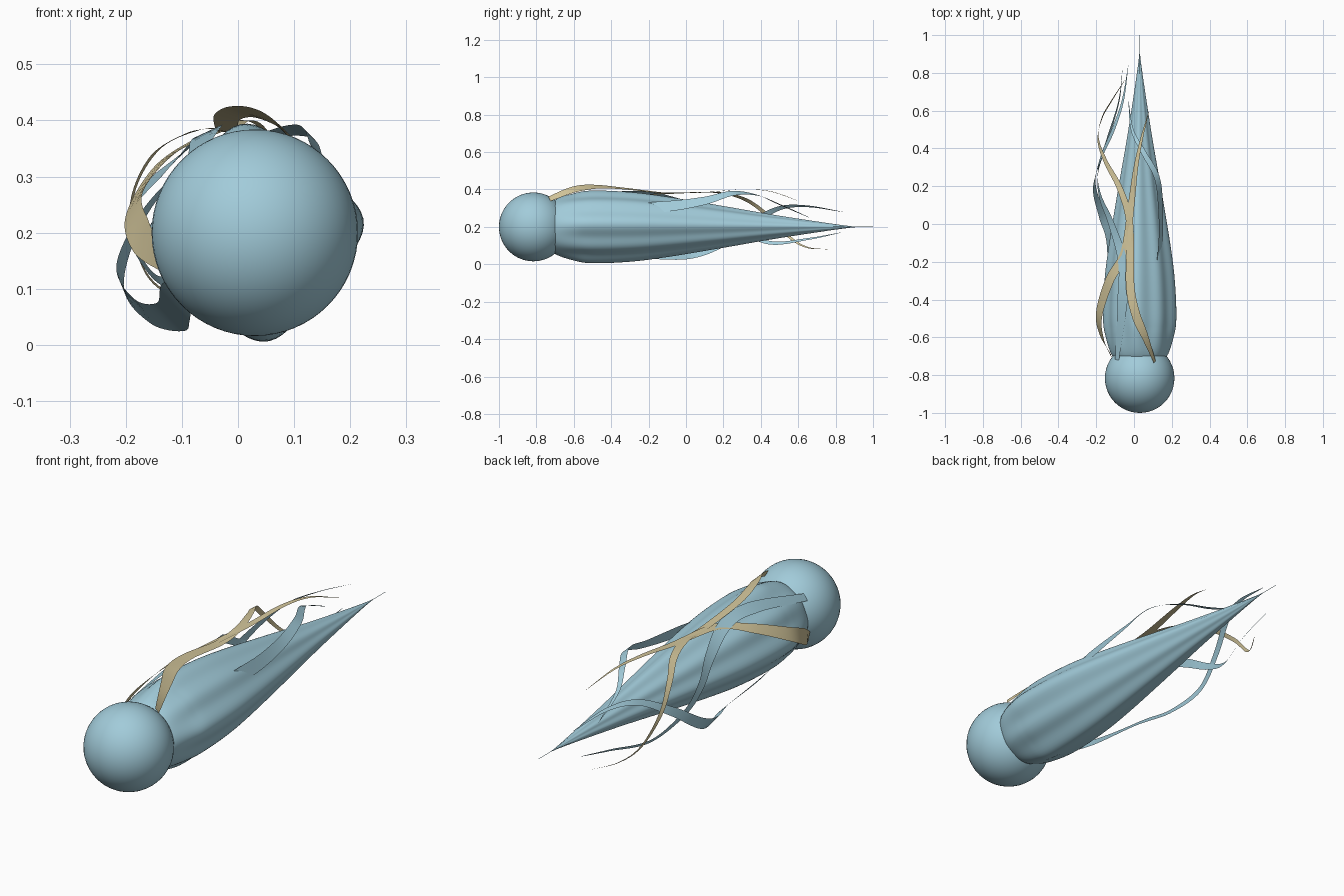
import bpy, bmesh, math
from mathutils import Vector, Matrix

if "Cube" in bpy.data.objects:
    bpy.data.objects.remove(bpy.data.objects["Cube"])

AXIS_X, AXIS_Z = 0.03, 0.2


def make_material(name, color):
    mat = bpy.data.materials.new(name)
    mat.use_nodes = True
    mat.diffuse_color = (*color, 1)
    mat.node_tree.nodes["Principled BSDF"].inputs["Base Color"].default_value = (*color, 1)
    return mat


blue = make_material("pale blue", (0.36, 0.60, 0.70))
tan = make_material("sand", (0.66, 0.57, 0.33))


def finish(name, bm, mat):
    mesh = bpy.data.meshes.new(name)
    bm.to_mesh(mesh)
    bm.free()
    mesh.materials.append(mat)
    for face in mesh.polygons:
        face.use_smooth = True
    obj = bpy.data.objects.new(name, mesh)
    bpy.context.collection.objects.link(obj)
    return obj


def spline(points, steps):
    """Smooth curve through points of any dimension."""
    pts = [Vector(p) for p in points]
    pts = [2 * pts[0] - pts[1]] + pts + [2 * pts[-1] - pts[-2]]
    out = []
    for i in range(1, len(pts) - 2):
        a, b, c, d = pts[i - 1:i + 3]
        for s in range(steps):
            t = s / steps
            out.append(0.5 * (2 * b + (c - a) * t + (2 * a - 5 * b + 4 * c - d) * t ** 2
                              + (3 * b - a - 3 * c + d) * t ** 3))
    return out + [pts[-2]]


# Round head
bm = bmesh.new()
bmesh.ops.create_uvsphere(bm, u_segments=48, v_segments=32, radius=0.184,
                          matrix=Matrix.Translation((AXIS_X, -0.816, AXIS_Z)))
finish("head", bm, blue)

# Fluted tail, tapering to a needle
profile = [(-0.75, 0.09), (-0.7, 0.145), (-0.6, 0.18), (-0.5, 0.195), (-0.3, 0.187),
           (-0.1, 0.162), (0.2, 0.112), (0.5, 0.06), (0.88, 0.004), (1.0, 0.001)]
bm = bmesh.new()
rings = []
SIDES = 96
for y, r in spline(profile, 6):
    depth = min(1, max(0, (y + 0.75) / 0.2))
    ring = []
    for k in range(SIDES):
        a = math.tau * k / SIDES
        b = a - math.radians(6)
        flute = 0.05 * (math.cos(4 * b) - 1) + 0.035 * (math.cos(8 * b) - 1)
        rr = max(r, 0.001) * (1 + depth * flute)
        ring.append(bm.verts.new((AXIS_X + rr * math.cos(a), y, AXIS_Z + rr * math.sin(a))))
    rings.append(ring)
for lo, hi in zip(rings, rings[1:]):
    for k in range(SIDES):
        n = (k + 1) % SIDES
        bm.faces.new((lo[k], hi[k], hi[n], lo[n]))
bm.faces.new(rings[0])
bm.faces.new(rings[-1][::-1])
bmesh.ops.recalc_face_normals(bm, faces=bm.faces)
finish("tail", bm, blue)


def ribbon(name, points, width, twist, mat):
    """Flat streamer wrapped around the tail axis, narrowing to a point."""
    path = spline(points, 10)
    bm = bmesh.new()
    rows = []
    for i, p in enumerate(path):
        t = i / (len(path) - 1)
        tangent = (path[min(i + 1, len(path) - 1)] - path[max(i - 1, 0)]).normalized()
        radial = Vector((p.x - AXIS_X, 0, p.z - AXIS_Z))
        across = tangent.cross(radial).normalized()
        across.rotate(Matrix.Rotation(math.radians(twist) * (1 - t), 3, tangent))
        bulge = min(1, 0.45 + 4 * t)
        half = width / 2 * bulge * (1 - t) ** 0.9 + 0.0005
        rows.append([bm.verts.new(p + across * half * s) for s in (-1, 0, 1)])
    for lo, hi in zip(rows, rows[1:]):
        for k in range(2):
            bm.faces.new((lo[k], lo[k + 1], hi[k + 1], hi[k]))
    finish(name, bm, mat)


# Sand streamers
ribbon("top_sand_streamer", [
    (0.11, -0.73, 0.35), (0.06, -0.6, 0.40), (0.01, -0.48, 0.415), (-0.02, -0.33, 0.405),
    (-0.02, -0.1, 0.38), (-0.03, 0.05, 0.385), (-0.08, 0.2, 0.38), (-0.15, 0.33, 0.34),
    (-0.19, 0.45, 0.25), (-0.17, 0.56, 0.14), (-0.12, 0.65, 0.09), (-0.05, 0.76, 0.08)],
    0.06, 35, tan)
ribbon("side_sand_streamer", [
    (-0.12, -0.7, 0.14), (-0.17, -0.6, 0.19), (-0.185, -0.48, 0.25), (-0.13, -0.3, 0.33),
    (-0.05, -0.15, 0.375), (-0.015, 0.1, 0.385), (0.01, 0.3, 0.4), (0.04, 0.45, 0.39),
    (0.08, 0.6, 0.34)], 0.08, 25, tan)

# Blue streamers
ribbon("upper_blue_streamer", [
    (0.11, -0.35, 0.30), (0.14, -0.1, 0.31), (0.14, 0.1, 0.34), (0.12, 0.25, 0.38),
    (0.05, 0.38, 0.37), (-0.01, 0.5, 0.32), (-0.03, 0.66, 0.25)], 0.07, 30, blue)
ribbon("middle_blue_streamer", [
    (-0.09, -0.72, 0.30), (-0.06, -0.4, 0.37), (-0.06, -0.2, 0.375), (-0.12, 0.0, 0.32),
    (-0.18, 0.15, 0.26), (-0.19, 0.28, 0.19), (-0.14, 0.45, 0.115), (-0.08, 0.65, 0.135),
    (-0.06, 0.83, 0.17)], 0.07, 0, blue)
ribbon("lower_blue_streamer", [
    (-0.08, -0.68, 0.13), (-0.11, -0.4, 0.08), (-0.12, -0.1, 0.05), (-0.17, 0.05, 0.06),
    (-0.21, 0.2, 0.12), (-0.175, 0.35, 0.22), (-0.11, 0.5, 0.3), (-0.06, 0.65, 0.31),
    (-0.03, 0.84, 0.28)], 0.09, 0, blue)
